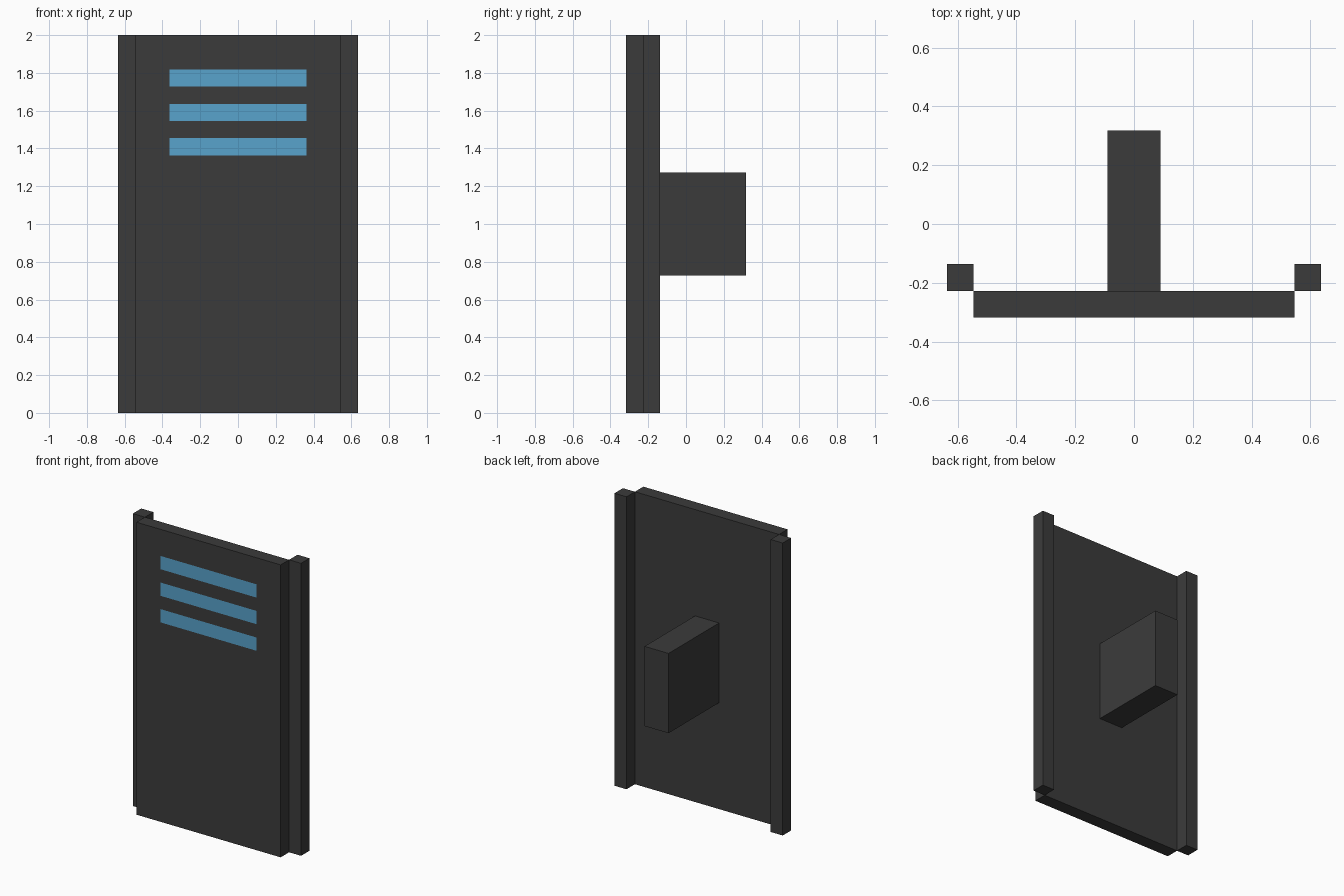
import bpy
import bmesh
from mathutils import Vector

cube = bpy.data.objects.get("Cube")
if cube:
    bpy.data.objects.remove(cube, do_unlink=True)

U = 2 / 22  # module: every part is a whole number of these


def make_material(name, rgb):
    mat = bpy.data.materials.new(name)
    mat.use_nodes = True
    color = (*rgb, 1.0)
    mat.diffuse_color = color
    bsdf = next(n for n in mat.node_tree.nodes if n.type == 'BSDF_PRINCIPLED')
    bsdf.inputs["Base Color"].default_value = color
    return mat


charcoal = make_material("charcoal", (0.044, 0.044, 0.044))
light_blue = make_material("light_blue", (0.098, 0.366, 0.604))


def make_box(name, low, high, materials, cuts=(), paint=None):
    """Box between two corners in modules, sliced at cuts, painted by a face rule."""
    low, high = Vector(low) * U, Vector(high) * U
    bm = bmesh.new()
    bmesh.ops.create_cube(bm, size=1)
    for v in bm.verts:
        v.co = (low + high) / 2 + v.co * (high - low)
    for axis, value in cuts:
        point, normal = Vector(), Vector()
        point[axis], normal[axis] = value * U, 1
        bmesh.ops.bisect_plane(bm, geom=bm.verts[:] + bm.edges[:] + bm.faces[:],
                               plane_co=point, plane_no=normal)
    bm.normal_update()
    if paint:
        for f in bm.faces:
            f.material_index = int(paint(f.calc_center_median() / U, f.normal))
    mesh = bpy.data.meshes.new(name)
    bm.to_mesh(mesh)
    bm.free()
    for mat in materials:
        mesh.materials.append(mat)
    obj = bpy.data.objects.new(name, mesh)
    bpy.context.collection.objects.link(obj)
    return obj


# Front panel with three blue stripes cut into its front face
stripes = [15, 17, 19]  # lower edge of each one-module-high stripe
cuts = [(0, -4), (0, 4)] + [(2, s + d) for s in stripes for d in (0, 1)]


def is_stripe(center, normal):
    return (normal.y < -0.5 and abs(center.x) < 4
            and any(s < center.z < s + 1 for s in stripes))


make_box("front_panel", (-6, -3.5, 0), (6, -2.5, 22),
         [charcoal, light_blue], cuts, is_stripe)

# Side rails, set one module behind the panel
for side, x in (("left", 6), ("right", -7)):
    make_box(side + "_rail", (x, -2.5, 0), (x + 1, -1.5, 22), [charcoal])

# Block standing out from the back
make_box("rear_block", (-1, -2.5, 8), (1, 3.5, 14), [charcoal])
